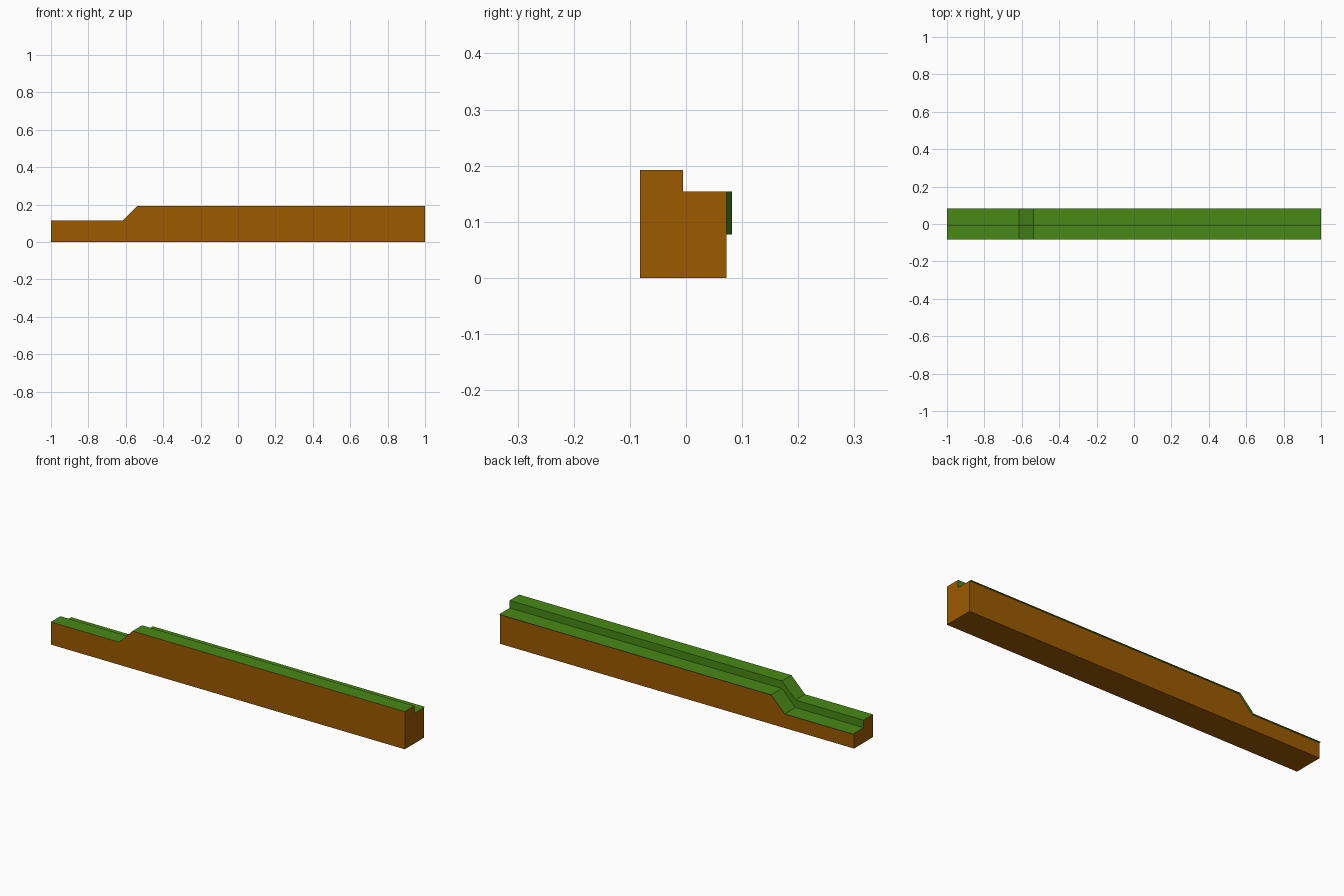
import bpy, bmesh

if "Cube" in bpy.data.objects:
    bpy.data.objects.remove(bpy.data.objects["Cube"])

def material(name, rgb):
    m = bpy.data.materials.new(name)
    m.diffuse_color = (*rgb, 1)
    m.use_nodes = True
    m.node_tree.nodes["Principled BSDF"].inputs["Base Color"].default_value = m.diffuse_color
    return m

soil = material("soil brown", (0.335, 0.101, 0.0))
grass = material("grass green", (0.064, 0.250, 0.008))

# Height of the bank along its length: low end, ramp, high end
STATIONS = [(-1.0, 0.1155), (-0.615, 0.1155), (-0.5385, 0.1925), (1.0, 0.1925)]
FRONT, MIDDLE, BACK, LIP = -0.082, -0.005, 0.072, 0.082
STEP = 0.0385      # height of the long step

def loft(name, section, grass_strips, closed=True):
    """Sweep section(h) -> [(y, z)...] along the stations; chosen strips are grass."""
    bm = bmesh.new()
    rings = [[bm.verts.new((x, y, z)) for y, z in section(h)] for x, h in STATIONS]
    n = len(rings[0])
    for a, b in zip(rings, rings[1:]):
        for i in range(n if closed else n - 1):
            j = (i + 1) % n
            f = bm.faces.new((a[j], a[i], b[i], b[j]))
            f.material_index = 1 if i in grass_strips else 0
    if closed:
        bm.faces.new(rings[0])
        bm.faces.new(rings[-1])
        bmesh.ops.recalc_face_normals(bm, faces=bm.faces)
    me = bpy.data.meshes.new(name)
    bm.to_mesh(me)
    bm.free()
    for m in (soil, grass):
        me.materials.append(m)
    ob = bpy.data.objects.new(name, me)
    bpy.context.collection.objects.link(ob)
    return ob

# Stepped earth bank with grass on the two treads and the riser
loft("earth_bank",
     lambda h: [(FRONT, 0), (FRONT, h), (MIDDLE, h), (MIDDLE, h - STEP),
                (BACK, h - STEP), (BACK, 0)],
     {1, 2, 3})

# Paper-thin turf edge overhanging the back, facing up
loft("turf_lip", lambda h: [(BACK, h - STEP), (LIP, h - STEP)], {0}, closed=False)
